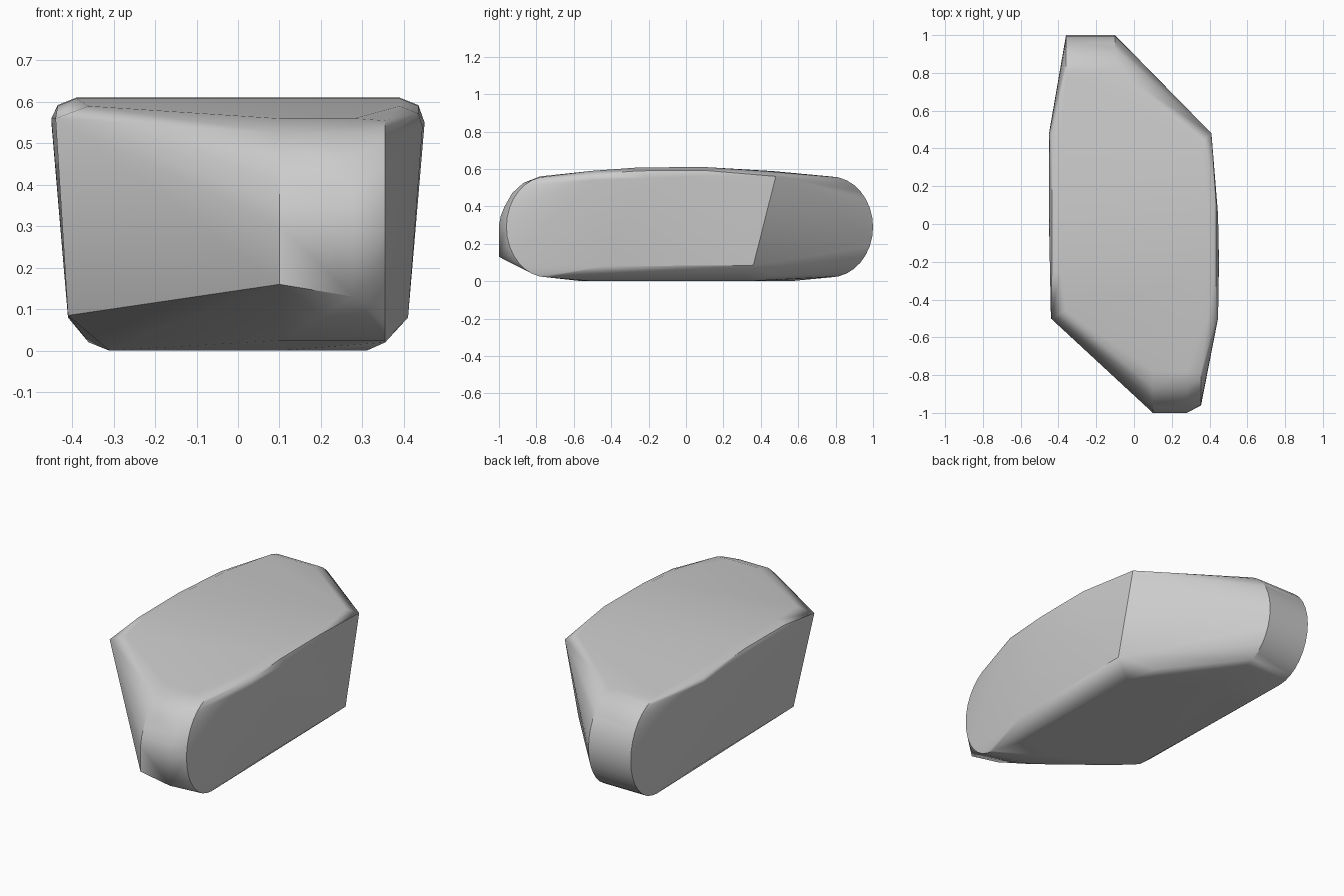
import bpy, bmesh, math

cube = bpy.data.objects.get("Cube")
if cube:
    bpy.data.objects.remove(cube)

grey = bpy.data.materials.new("plain grey")
grey.use_nodes = True
colour = (0.6, 0.6, 0.6, 1)
grey.diffuse_color = colour
grey.node_tree.nodes["Principled BSDF"].inputs["Base Color"].default_value = colour


def arc(x, y0, depth, z_mid, height, steps=16):
    """Rounded end profile in the yz plane; depth is signed along y."""
    points = []
    for i in range(steps + 1):
        a = math.pi * (i / steps - 0.5)
        points.append((x, y0 + depth * math.cos(a), z_mid + height * math.sin(a)))
    return points


points = []

# Back end: a half-round nose across a short width
for x in (-0.36, -0.10):
    points += arc(x, 0.77, 0.23, 0.29, 0.27)

# Front end: outer rim plus the blunt lower nose
points += arc(0.355, -0.74, -0.22, 0.29, 0.27)
for x in (0.10, 0.28):
    points += [(x, -0.78, 0.56), (x, -0.87, 0.525), (x, -0.93, 0.47),
               (x, -0.97, 0.40), (x, -0.99, 0.35), (x, -1.0, 0.30)]
points += [(0.10, -1.0, 0.16), (0.28, -1.0, 0.13), (0.10, -0.72, 0.025)]

# Upper side rims and the diagonal corners
points += [(0.41, 0.48, 0.56), (0.445, 0.05, 0.56), (0.45, -0.2, 0.55),
           (0.445, -0.5, 0.54), (-0.44, -0.5, 0.56), (-0.45, 0.0, 0.56),
           (-0.45, 0.48, 0.55)]

# Gently domed top with rounded edges
for y, z in ((-0.5, 0.59), (-0.25, 0.608), (0.1, 0.61), (0.47, 0.588)):
    for side in (-1, 1):
        diagonal = side * y > 0.4
        points.append((side * (0.36 if diagonal else 0.39), y * (0.92 if diagonal else 1), z))
        if not diagonal:
            points.append((side * 0.435, y, z - 0.018))

# Lower side edges, underside chamfer and flat base
for s in (-1, 1):
    points += [(s * 0.41, s * 0.36, 0.085), (s * 0.41, s * -0.43, 0.08),
               (s * 0.24, s * 0.46, 0.03), (s * 0.31, s * 0.32, 0),
               (s * 0.31, s * -0.50, 0), (s * 0.10, s * -0.56, 0)]

bm = bmesh.new()
verts = [bm.verts.new(p) for p in points]
result = bmesh.ops.convex_hull(bm, input=verts)
spare = {v for v in result["geom_interior"] + result["geom_unused"]
         if isinstance(v, bmesh.types.BMVert)}
bmesh.ops.delete(bm, geom=list(spare), context="VERTS")
bmesh.ops.dissolve_limit(bm, angle_limit=math.radians(1.5),
                         verts=bm.verts[:], edges=bm.edges[:])
bmesh.ops.recalc_face_normals(bm, faces=bm.faces[:])

mesh = bpy.data.meshes.new("rounded_block")
bm.to_mesh(mesh)
bm.free()
mesh.materials.append(grey)
block = bpy.data.objects.new("rounded_block", mesh)
bpy.context.collection.objects.link(block)

# Smooth shading that keeps the hard corners
bpy.ops.object.select_all(action="DESELECT")
block.select_set(True)
bpy.context.view_layer.objects.active = block
bpy.ops.object.shade_smooth_by_angle(angle=math.radians(30))
weighted = block.modifiers.new("weighted_normals", "WEIGHTED_NORMAL")
weighted.keep_sharp = True
